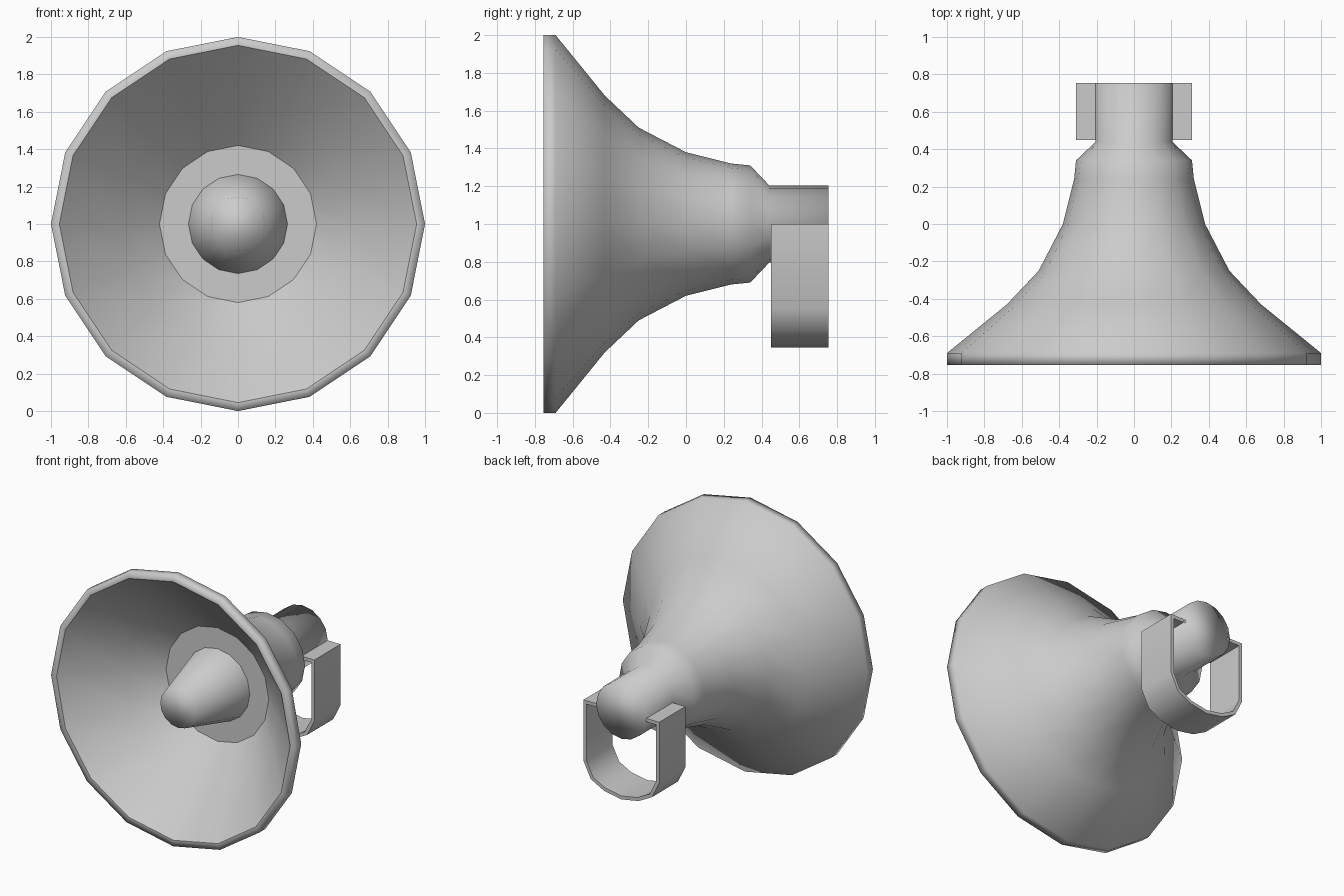
import bpy, bmesh, math

SIDES = 16
AXIS_Z = 1.0

if "Cube" in bpy.data.objects:
    bpy.data.objects.remove(bpy.data.objects["Cube"], do_unlink=True)

# One plain grey for every part
grey = bpy.data.materials.new("light grey")
grey.use_nodes = True
grey.diffuse_color = (0.6, 0.6, 0.6, 1)
grey.node_tree.nodes["Principled BSDF"].inputs["Base Color"].default_value = (0.6, 0.6, 0.6, 1)


def add_object(name, bm, smooth=True):
    mesh = bpy.data.meshes.new(name)
    for f in bm.faces:
        f.smooth = smooth
    bm.to_mesh(mesh)
    bm.free()
    mesh.materials.append(grey)
    obj = bpy.data.objects.new(name, mesh)
    bpy.context.collection.objects.link(obj)
    return obj


def lathe(name, profile, cap_start=False, cap_end=False, smooth=True):
    """Turn (y, radius) points around the horizontal axis of the horn."""
    bm = bmesh.new()
    rings = []
    for y, r in profile:
        angles = [math.tau * i / SIDES for i in range(SIDES)]
        rings.append([bm.verts.new((r * math.sin(a), y, AXIS_Z + r * math.cos(a))) for a in angles])
    for a, b in zip(rings, rings[1:]):
        for i in range(SIDES):
            j = (i + 1) % SIDES
            bm.faces.new((a[i], a[j], b[j], b[i]))
    if cap_start:
        bm.faces.new(rings[0][::-1])
    if cap_end:
        bm.faces.new(rings[-1])
    return add_object(name, bm, smooth)


# Outer bell with rim, shoulder and rear housing
lathe("horn_shell", [(-0.755, 0.955), (-0.755, 1), (-0.69, 1), (-0.43, 0.68),
                     (-0.25, 0.51), (0, 0.38), (0.24, 0.32), (0.34, 0.31),
                     (0.44, 0.205), (0.755, 0.205)], cap_end=True)

# Inside of the bell, its flat back plate and the centre cone
lathe("horn_lining", [(-0.24, 0.42), (-0.43, 0.63), (-0.755, 0.955)])
lathe("back_plate", [(-0.24, 0.42)], cap_start=True, smooth=False)
lathe("centre_cone", [(-0.7, 0.145), (-0.24, 0.265)], cap_start=True)

# Strap handle: half outline mirrored, then thickened inwards
half = [(0.18, 1), (0.31, 1), (0.31, 0.55), (0.25, 0.43), (0.14, 0.372), (0, 0.347)]
path = half + [(-x, z) for x, z in half[-2::-1]]
bm = bmesh.new()
edges = [[bm.verts.new((x, y, z)) for y in (0.45, 0.755)] for x, z in path]
for a, b in zip(edges, edges[1:]):
    bm.faces.new((a[0], b[0], b[1], a[1]))
handle = add_object("handle", bm)
solid = handle.modifiers.new("thickness", "SOLIDIFY")
solid.thickness = 0.025
solid.offset = -1
solid.use_even_offset = True
bpy.ops.object.select_all(action="DESELECT")
handle.select_set(True)
bpy.context.view_layer.objects.active = handle
bpy.ops.object.modifier_apply(modifier=solid.name)
bpy.ops.object.shade_smooth_by_angle(angle=math.radians(40))
